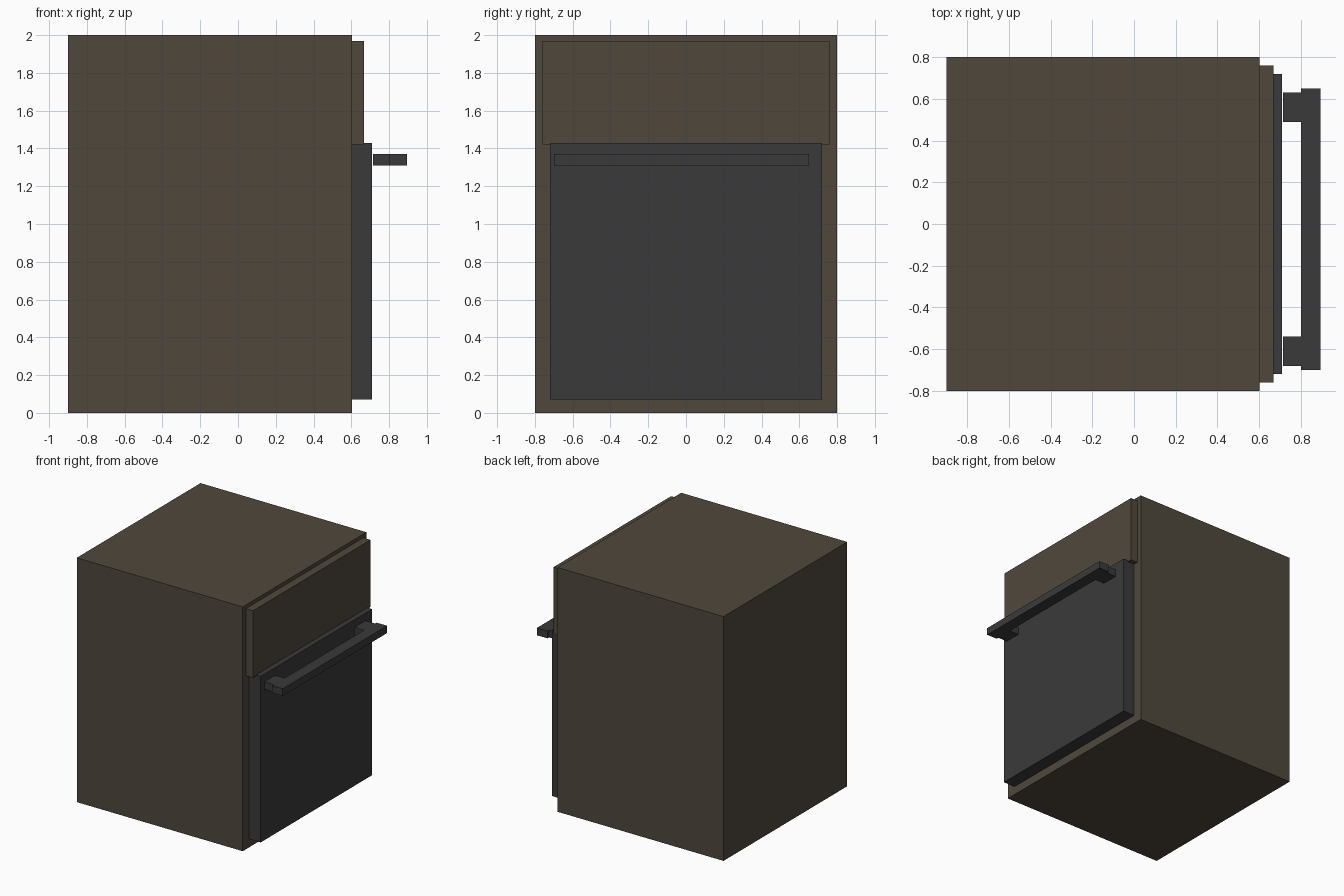
import bpy

if "Cube" in bpy.data.objects:
    bpy.data.objects.remove(bpy.data.objects["Cube"])


def material(name, rgb):
    m = bpy.data.materials.new(name)
    m.diffuse_color = (*rgb, 1)
    m.use_nodes = True
    m.node_tree.nodes["Principled BSDF"].inputs["Base Color"].default_value = m.diffuse_color
    return m


def box(name, x, y, z, mat):
    """Box from (min, max) ranges on each axis."""
    ranges = (x, y, z)
    bpy.ops.mesh.primitive_cube_add(size=1, location=[(a + b) / 2 for a, b in ranges])
    ob = bpy.context.object
    ob.name = name
    ob.scale = [b - a for a, b in ranges]
    bpy.ops.object.transform_apply(location=False, rotation=False, scale=True)
    ob.data.materials.append(mat)
    return ob


brown = material("brown_case", (0.078, 0.064, 0.046))
dark = material("dark_door", (0.042, 0.042, 0.042))

# Main case
box("case", (-0.9, 0.603), (-0.8, 0.8), (0, 2), brown)

# Upper control panel and lower door on the +x face
box("upper_panel", (0.603, 0.668), (-0.76, 0.76), (1.42, 1.97), brown)
box("door", (0.603, 0.71), (-0.72, 0.72), (0.07, 1.43), dark)

# Handle: long bar on two posts
handle_z = (1.31, 1.37)
box("handle_bar", (0.80, 0.895), (-0.70, 0.65), handle_z, dark)
for side, y in (("near", (-0.68, -0.54)), ("far", (0.49, 0.63))):
    box(f"handle_post_{side}", (0.714, 0.80), y, handle_z, dark)
